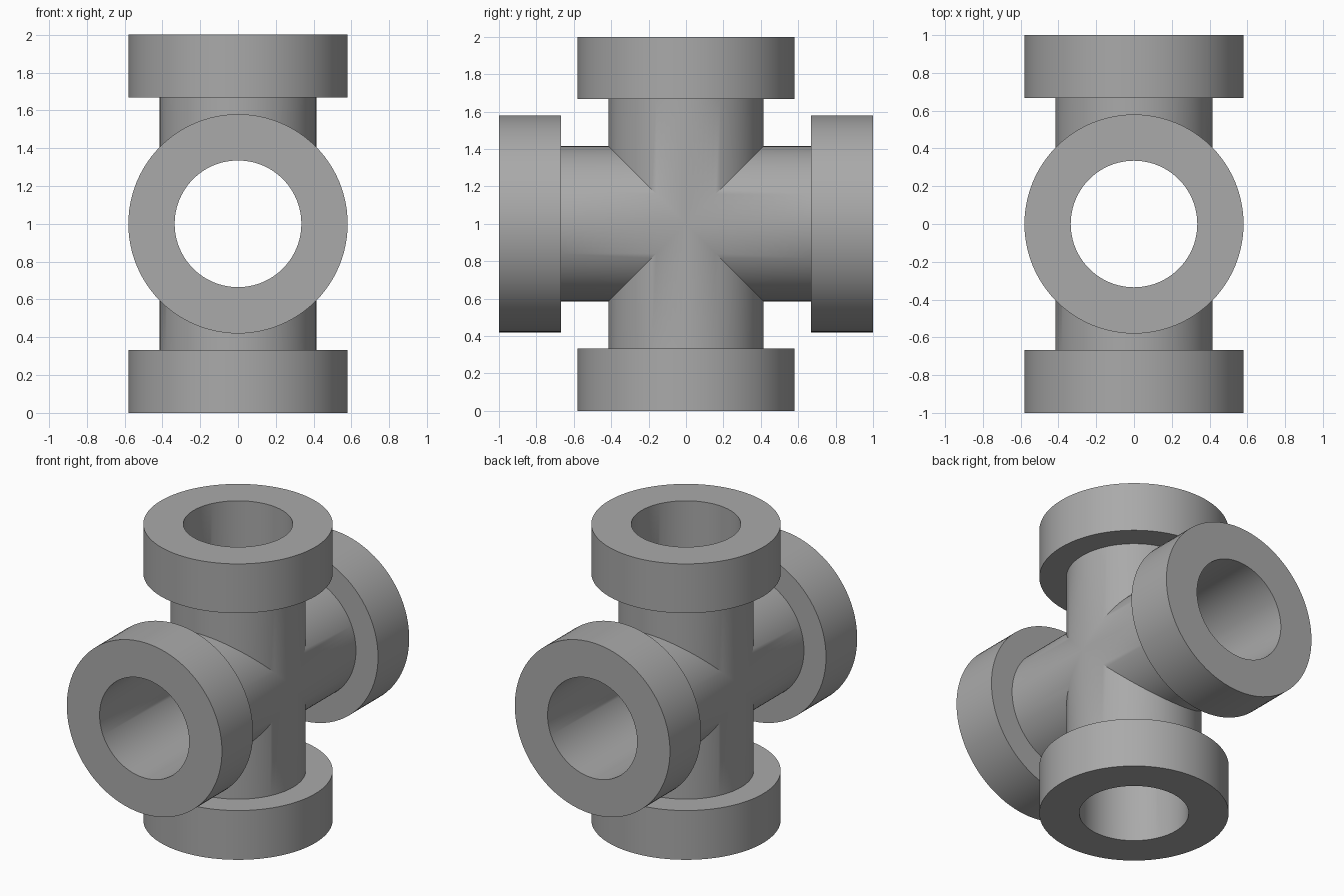
import bpy, bmesh, math
from mathutils import Matrix

if "Cube" in bpy.data.objects:
    bpy.data.objects.remove(bpy.data.objects["Cube"])

SEG = 96
PIPE, FLANGE, BORE = 0.415, 0.58, 0.335   # radii
NECK, END = 0.667, 1.0                    # distances from the centre

grey = bpy.data.materials.new("plain grey")
grey.diffuse_color = (0.4, 0.4, 0.4, 1)
grey.use_nodes = True
grey.node_tree.nodes["Principled BSDF"].inputs["Base Color"].default_value = grey.diffuse_color

bm = bmesh.new()


def ring(radius, height, turn):
    """Ring of an arm; height None gives the mitre where the arms meet."""
    verts = []
    for i in range(SEG):
        a = 2 * math.pi * i / SEG
        x, y = radius * math.cos(a), radius * math.sin(a)
        z = abs(y) if height is None else height
        v = bm.verts.new((x, y, z))
        v.co = turn @ v.co
        verts.append(v)
    return verts


def arm(turn):
    """Pipe, end flange and bore of one arm."""
    profile = [(PIPE, None), (PIPE, NECK), (FLANGE, NECK),
               (FLANGE, END), (BORE, END), (BORE, None)]
    rings = [ring(r, h, turn) for r, h in profile]
    for lo, hi in zip(rings, rings[1:]):
        for i in range(SEG):
            j = (i + 1) % SEG
            bm.faces.new((lo[i], lo[j], hi[j], hi[i]))


# four arms around the x axis, welded along the mitres
for k in range(4):
    arm(Matrix.Rotation(k * math.pi / 2, 3, 'X'))
bmesh.ops.remove_doubles(bm, verts=bm.verts, dist=0.0005)

mesh = bpy.data.meshes.new("pipe_cross")
bm.to_mesh(mesh)
bm.free()
mesh.materials.append(grey)

cross = bpy.data.objects.new("pipe_cross", mesh)
cross.location.z = 1.0
bpy.context.collection.objects.link(cross)
bpy.context.view_layer.objects.active = cross
cross.select_set(True)
bpy.ops.object.shade_smooth_by_angle(angle=math.radians(30))
